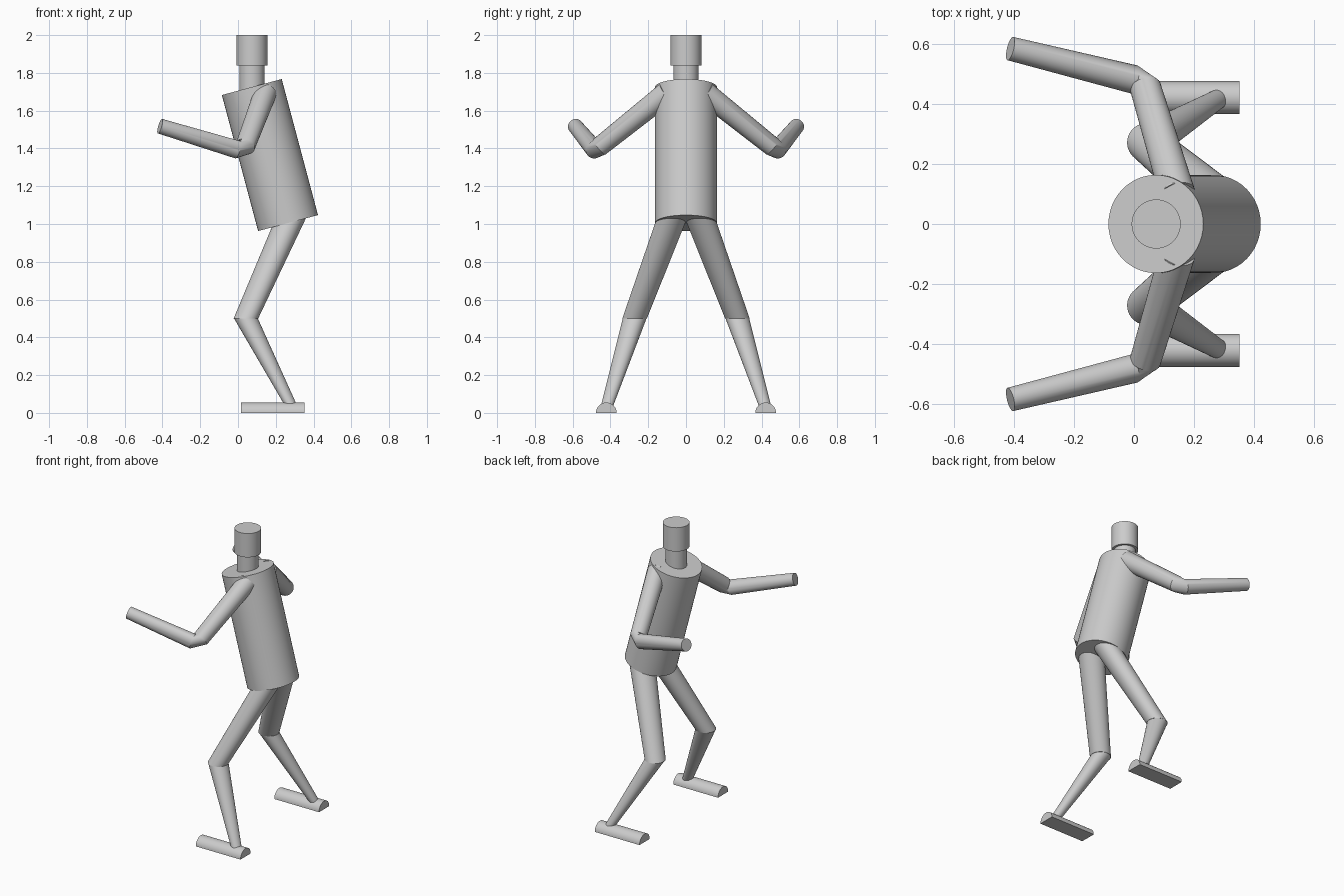
import bpy, bmesh
from math import sin, cos, pi
from mathutils import Vector

if "Cube" in bpy.data.objects:
    bpy.data.objects.remove(bpy.data.objects["Cube"])


def loft(name, rings):
    """Capped skin through a list of equal-length point rings."""
    bm = bmesh.new()
    loops = [[bm.verts.new(p) for p in r] for r in rings]
    n = len(loops[0])
    for a, b in zip(loops, loops[1:]):
        for i in range(n):
            j = (i + 1) % n
            bm.faces.new((a[i], a[j], b[j], b[i]))
    bm.faces.new(loops[0][::-1])
    bm.faces.new(loops[-1])
    bmesh.ops.recalc_face_normals(bm, faces=bm.faces)
    me = bpy.data.meshes.new(name)
    bm.to_mesh(me)
    bm.free()
    ob = bpy.data.objects.new(name, me)
    bpy.context.collection.objects.link(ob)
    bpy.ops.object.select_all(action='DESELECT')
    ob.select_set(True)
    bpy.context.view_layer.objects.active = ob
    bpy.ops.object.shade_smooth_by_angle(angle=0.5)
    return ob


def ring(center, radius, normal, sides=40):
    """Circle of points around center, perpendicular to normal."""
    n = Vector(normal).normalized()
    ref = Vector((1, 0, 0)) if abs(n.z) > 0.8 else Vector((0, 0, 1))
    u = ref.cross(n).normalized()
    v = n.cross(u)
    return [Vector(center) + radius * (u * cos(2 * pi * i / sides) + v * sin(2 * pi * i / sides))
            for i in range(sides)]


UP = Vector((0, 0, 1))

# Leaning torso
hips, chest = Vector((0.265, 0, 1.005)), Vector((0.073, 0, 1.725))
loft("torso", [ring(p, 0.164, chest - hips, 48) for p in (hips, chest)])

# Upright neck and head
loft("neck", [ring((0.074, 0, z), 0.067, UP) for z in (1.66, 1.84)])
loft("head", [ring((0.074, 0, z), 0.082, UP) for z in (1.838, 2.0)])

for side, s in (("left", 1), ("right", -1)):
    # Arm: tapered upper arm, short elbow bend, tapered forearm
    shoulder = Vector((0.145, s * 0.10, 1.695))
    elbow_a = Vector((0.038, s * 0.457, 1.41))
    elbow_b = Vector((0.0, s * 0.483, 1.393))
    wrist = Vector((-0.413, s * 0.586, 1.518))
    upper, fore = elbow_a - shoulder, wrist - elbow_b
    loft(side + "_arm", [ring(shoulder, 0.060, upper), ring(elbow_a, 0.052, upper),
                         ring(elbow_b, 0.048, fore), ring(wrist, 0.040, fore)])

    # Leg: thigh and shin meeting at a level knee
    knee = (0.042, s * 0.272, 0.5)
    loft(side + "_thigh", [ring((0.288, s * 0.067, 1.05), 0.081, -UP), ring(knee, 0.065, -UP)])
    loft(side + "_shin", [ring(knee, 0.063, -UP), ring((0.285, s * 0.420, 0.03), 0.032, -UP)])

    # Foot: half cylinder lying along x
    loft(side + "_foot", [[(x, s * 0.422 + 0.055 * cos(pi * i / 20), 0.055 * sin(pi * i / 20))
                           for i in range(21)] for x in (0.016, 0.353)])
